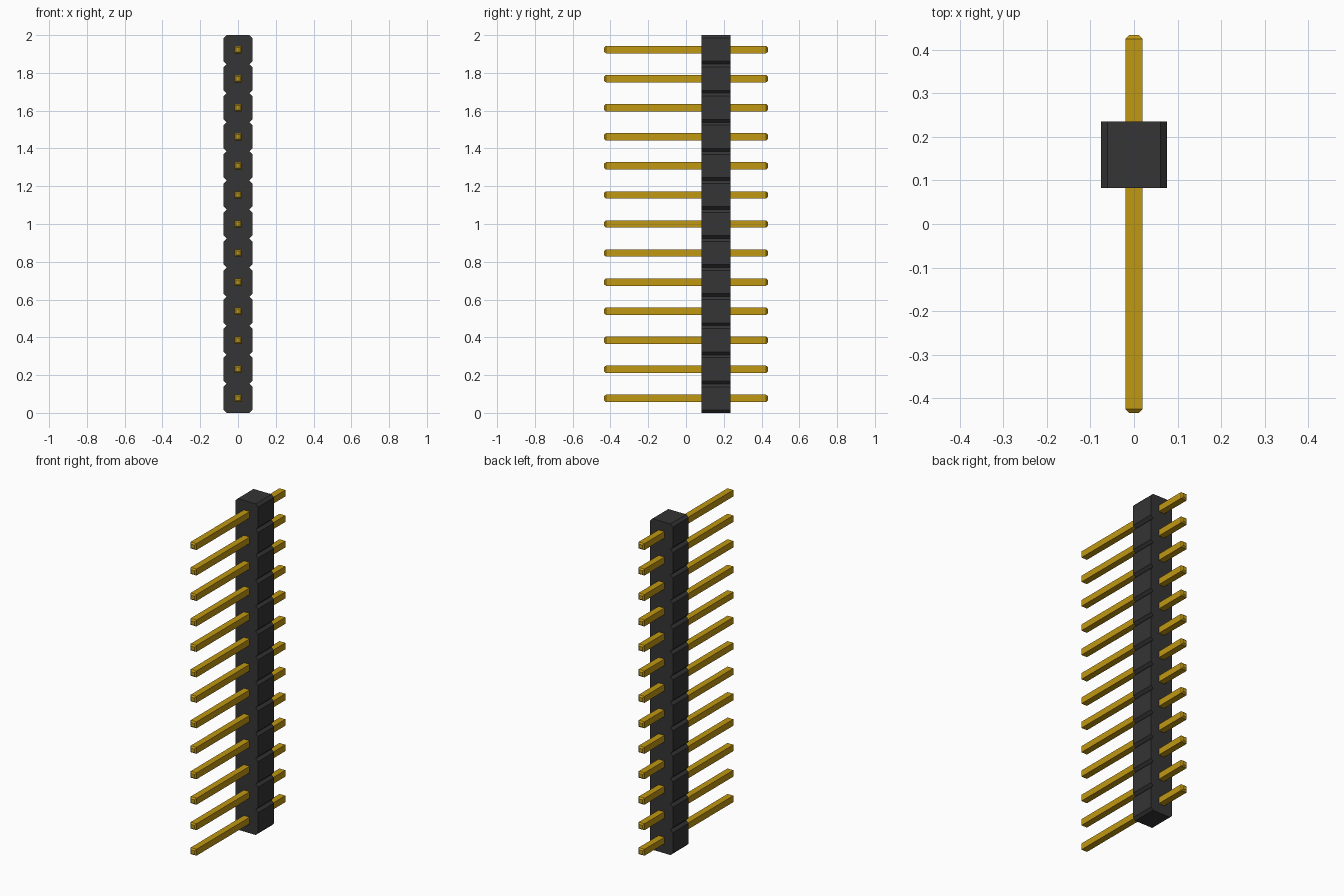
import bpy, bmesh

if "Cube" in bpy.data.objects:
    bpy.data.objects.remove(bpy.data.objects["Cube"], do_unlink=True)

COUNT = 13
PITCH = 2.0 / COUNT
HALF_W = 0.0757            # housing half width
CHAMFER = 0.0155           # corner cut of each housing cell
Y0, Y1 = 0.083, 0.2345     # housing front and back
PIN_HALF, TIP_HALF, TIP_LEN, PIN_END = 0.0195, 0.0115, 0.009, 0.433


def material(name, rgb):
    m = bpy.data.materials.new(name)
    m.use_nodes = True
    m.diffuse_color = (*rgb, 1)
    m.node_tree.nodes["Principled BSDF"].inputs["Base Color"].default_value = (*rgb, 1)
    return m


def finish(bm, name, mat):
    bmesh.ops.remove_doubles(bm, verts=bm.verts, dist=1e-5)
    bmesh.ops.recalc_face_normals(bm, faces=bm.faces)
    me = bpy.data.meshes.new(name)
    bm.to_mesh(me)
    bm.free()
    me.materials.append(mat)
    return me


def add_object(name, me):
    ob = bpy.data.objects.new(name, me)
    bpy.context.collection.objects.link(ob)
    return ob


black = material("black plastic", (0.035, 0.035, 0.035))
gold = material("gold metal", (0.53, 0.31, 0.006))

# Housing: stacked octagonal cells joined at their narrow ends
bm = bmesh.new()
w, n, h = HALF_W, HALF_W - CHAMFER, PITCH / 2
outline = [(-n, -h), (n, -h), (w, CHAMFER - h), (w, h - CHAMFER),
           (n, h), (-n, h), (-w, h - CHAMFER), (-w, CHAMFER - h)]
for i in range(COUNT):
    zc = (i + 0.5) * PITCH
    front, back = [[bm.verts.new((x, y, zc + z)) for x, z in outline] for y in (Y0, Y1)]
    bm.faces.new(front)
    bm.faces.new(back[::-1])
    for k in range(8):
        # Leave out the walls between neighbouring cells
        if (k == 0 and i > 0) or (k == 4 and i < COUNT - 1):
            continue
        j = (k + 1) % 8
        bm.faces.new((front[k], back[k], back[j], front[j]))
add_object("housing", finish(bm, "housing", black))

# Pin: square bar with tapered tips
bm = bmesh.new()
rings = []
for y, r in ((-PIN_END, TIP_HALF), (-PIN_END + TIP_LEN, PIN_HALF),
             (PIN_END - TIP_LEN, PIN_HALF), (PIN_END, TIP_HALF)):
    rings.append([bm.verts.new((x * r, y, z * r)) for x, z in ((-1, -1), (1, -1), (1, 1), (-1, 1))])
for a, b in zip(rings, rings[1:]):
    for k in range(4):
        j = (k + 1) % 4
        bm.faces.new((a[k], b[k], b[j], a[j]))
bm.faces.new(rings[0])
bm.faces.new(rings[-1][::-1])
pin_mesh = finish(bm, "pin", gold)

# Row of pins, one through each cell
for i in range(COUNT):
    add_object(f"pin_{i + 1}", pin_mesh).location.z = (i + 0.5) * PITCH
